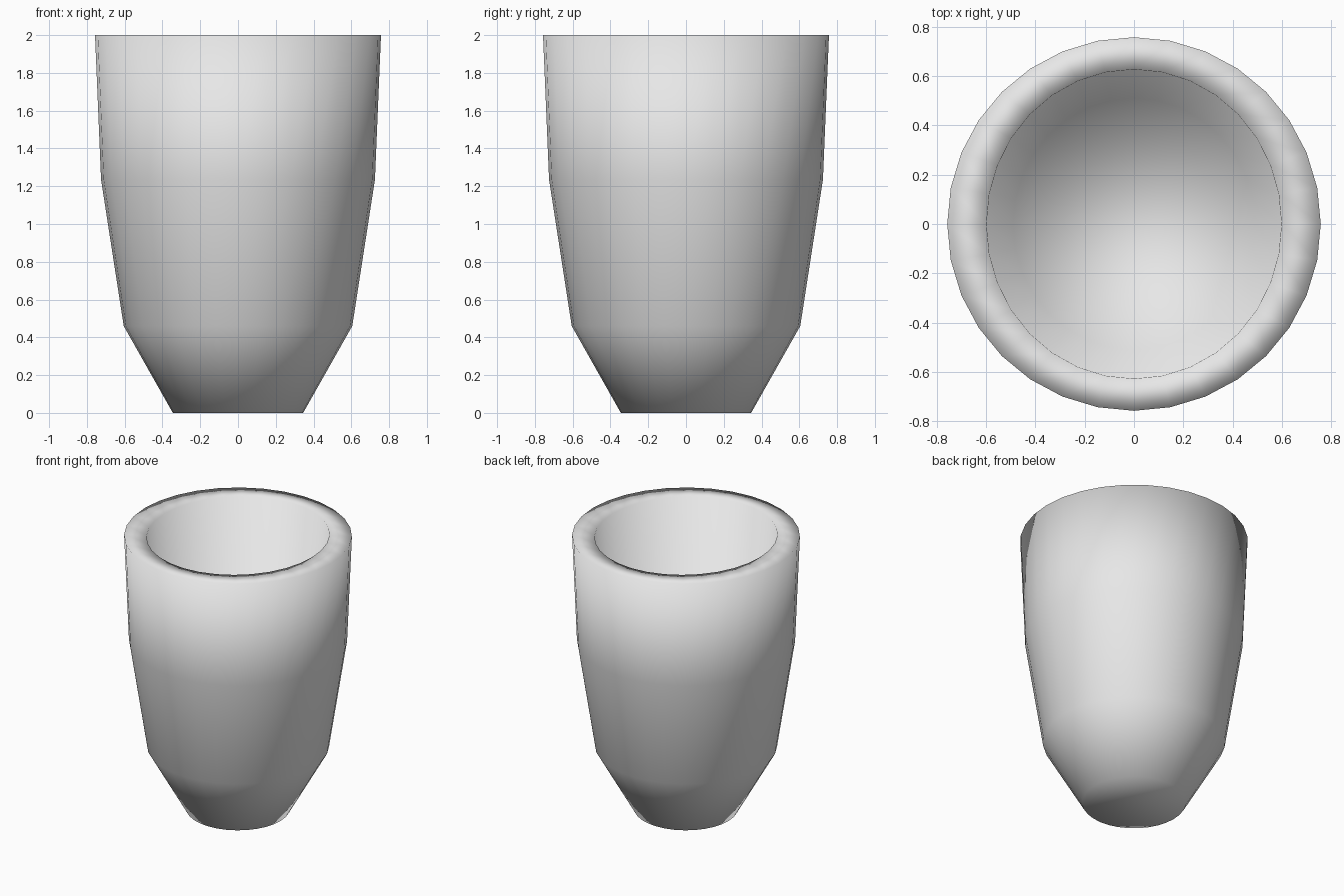
import bpy
import bmesh
from math import cos, sin, tau

SIDES = 32

cube = bpy.data.objects.get("Cube")
if cube:
    bpy.data.objects.remove(cube, do_unlink=True)

# Plain grey clay
grey = bpy.data.materials.new("plain_grey")
grey.use_nodes = True
colour = (0.8, 0.8, 0.8, 1)
grey.diffuse_color = colour
grey.node_tree.nodes["Principled BSDF"].inputs["Base Color"].default_value = colour

# Rings from the foot, up the outside, over the rim and down the cavity:
# radius in x, radius in y, height
PROFILE = [
    (0.345, 0.345, 0),
    (0.605, 0.605, 0.46),
    (0.725, 0.725, 1.235),
    (0.757, 0.757, 2),
    (0.598, 0.627, 2),
    (0.49, 0.51, 0.45),
]


def add_ring(bm, rx, ry, z):
    angles = [tau * i / SIDES for i in range(SIDES)]
    return [bm.verts.new((rx * cos(a), ry * sin(a), z)) for a in angles]


# Cup body: bridge neighbouring rings, then close the foot and cavity floor
bm = bmesh.new()
rings = [add_ring(bm, *ring) for ring in PROFILE]
for low, high in zip(rings, rings[1:]):
    for i in range(SIDES):
        j = (i + 1) % SIDES
        bm.faces.new((low[i], low[j], high[j], high[i]))
bm.faces.new(rings[0][::-1])
bm.faces.new(rings[-1])
bmesh.ops.recalc_face_normals(bm, faces=bm.faces[:])
for face in bm.faces:
    face.smooth = True

mesh = bpy.data.meshes.new("cup_body")
bm.to_mesh(mesh)
bm.free()
mesh.materials.append(grey)
cup = bpy.data.objects.new("cup_body", mesh)
bpy.context.collection.objects.link(cup)
